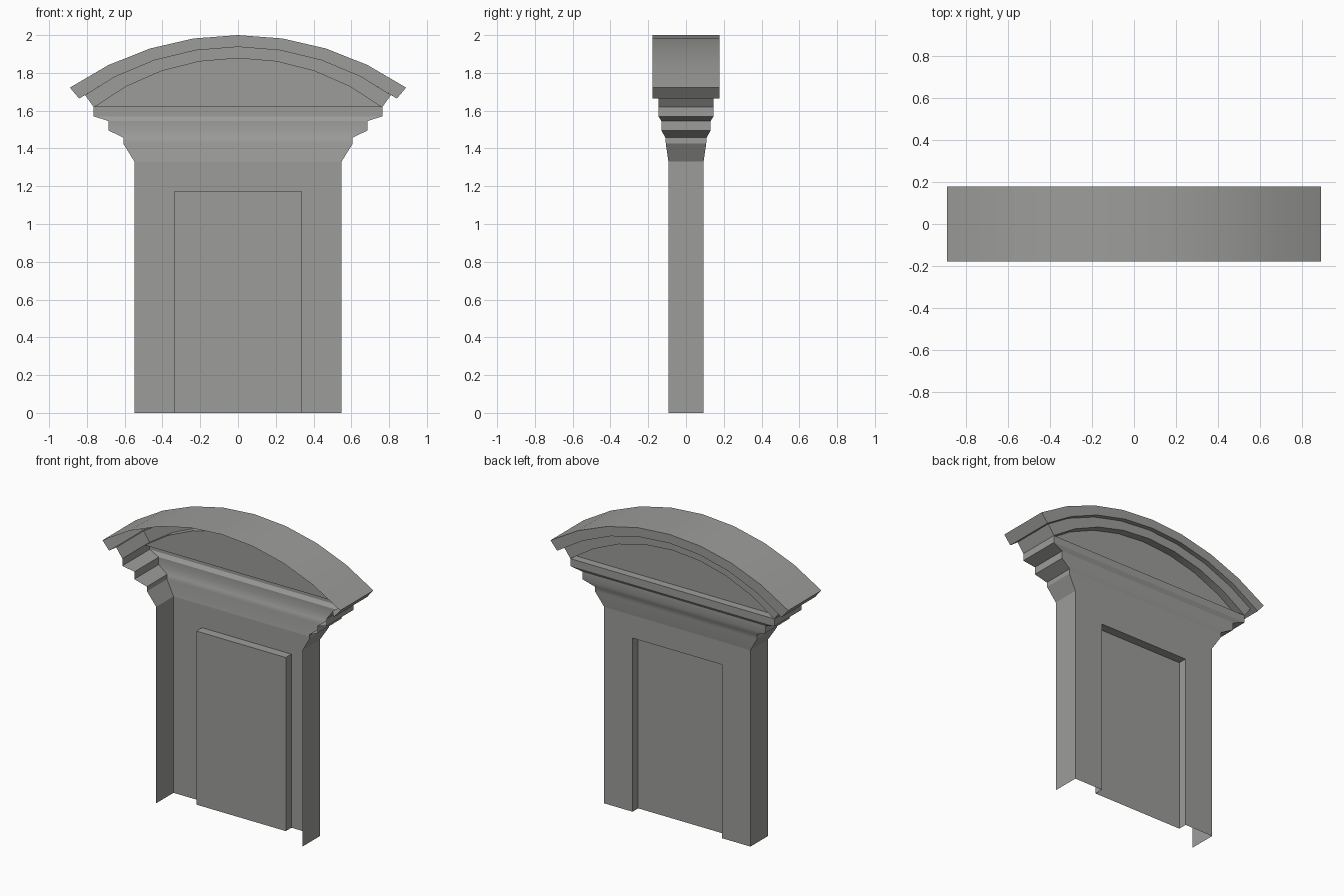
import bpy, bmesh, math

if "Cube" in bpy.data.objects:
    bpy.data.objects.remove(bpy.data.objects["Cube"])

WALL_Y = 0.093          # plane of the wall face; the opposite (-y) side is open
SEGS = 8                # straight segments per arch

stone = bpy.data.materials.new("stone")
stone.diffuse_color = (0.335, 0.335, 0.325, 1)
stone.use_nodes = True
stone.node_tree.nodes["Principled BSDF"].inputs["Base Color"].default_value = stone.diffuse_color


def make(name, faces, probe):
    """Weld faces into one object; 'probe' is the direction its normals should favour."""
    bm = bmesh.new()
    for f in faces:
        bm.faces.new([bm.verts.new(p) for p in f])
    bmesh.ops.remove_doubles(bm, verts=bm.verts, dist=0.0005)
    bmesh.ops.recalc_face_normals(bm, faces=bm.faces)
    total = sum(f.calc_area() * sum(a * b for a, b in zip(f.normal, probe)) for f in bm.faces)
    if total < 0:
        bmesh.ops.reverse_faces(bm, faces=bm.faces)
    mesh = bpy.data.meshes.new(name)
    bm.to_mesh(mesh)
    bm.free()
    mesh.materials.append(stone)
    ob = bpy.data.objects.new(name, mesh)
    bpy.context.collection.objects.link(ob)
    bpy.ops.object.select_all(action='DESELECT')
    ob.select_set(True)
    bpy.context.view_layer.objects.active = ob
    bpy.ops.object.shade_smooth_by_angle(angle=math.radians(29))
    return ob


def loft(rows):
    """Quads between consecutive rows of equal length."""
    return [(a[i], a[i + 1], b[i + 1], b[i])
            for a, b in zip(rows, rows[1:]) for i in range(len(a) - 1)]


def arc(half, z_end, z_top):
    """Points (x, z) along a shallow circular arch."""
    s = z_top - z_end
    r = (half * half + s * s) / (2 * s)
    a = math.asin(half / r)
    return [(r * math.sin(a * (2 * i / SEGS - 1)),
             z_top - r + r * math.cos(a * (2 * i / SEGS - 1))) for i in range(SEGS + 1)]


def at_y(pts, y):
    return [(x, y, z) for x, z in pts]


# Wall: two sides and a face with a door opening
W, H, DW, DH, DY = 0.548, 1.33, 0.335, 1.175, 0.033
door = [(-DW, 0), (-DW, DH), (DW, DH), (DW, 0)]
wall = [at_y([(-W, 0)] + door + [(W, 0), (W, H), (-W, H)], WALL_Y)]
for x in (-W, W):
    wall.append([(x, -WALL_Y, 0), (x, WALL_Y, 0), (x, WALL_Y, H), (x, -WALL_Y, H)])
make("wall", wall, (0, 1, 0))

# Recessed door panel with jambs and head
make("door_recess", loft([at_y(door, WALL_Y), at_y(door, DY)]) + [at_y(door, DY)], (0, 1, 0))

# Stepped cornice: half width, half depth, height
TOP = 1.619
steps = [(W, WALL_Y, H), (0.607, 0.107, 1.425), (0.607, 0.109, 1.457), (0.685, 0.13, 1.495),
         (0.685, 0.13, 1.545), (0.764, 0.146, 1.57), (0.764, 0.146, TOP)]
cornice = loft([[(-x, -y, z), (-x, y, z), (x, y, z), (x, -y, z)] for x, y, z in steps])
ends = [(-0.764, TOP), (0.764, TOP)]
cornice += loft([at_y(ends, 0.146), at_y(ends, WALL_Y)])
make("cornice", cornice, (0, 1, 0))

# Arched pediment: wide outer band, narrower inner band
Y1, Y2 = 0.178, 0.146
outer, mid, inner = arc(0.89, 1.722, 2.0), arc(0.841, 1.664, 1.94), arc(0.764, TOP, 1.88)
clip = [(-0.81, 1.683)] + mid[1:-1] + [(0.81, 1.683)]
arch = loft([at_y(outer, -Y1), at_y(outer, Y1), at_y(mid, Y1), at_y(clip, Y2),
             at_y(inner, Y2), at_y(inner, WALL_Y)])
for e in (0, -1):   # end caps on both sides
    section = [(outer[e], Y1), (mid[e], Y1), (clip[e], Y2), (inner[e], Y2)]
    arch += loft([[(x, -y, z), (x, y, z)] for (x, z), y in section])
make("arched_pediment", arch, (0, 0, 1))

# Tympanum panel filling the arch
make("tympanum", [at_y(inner, WALL_Y)], (0, 1, 0))
